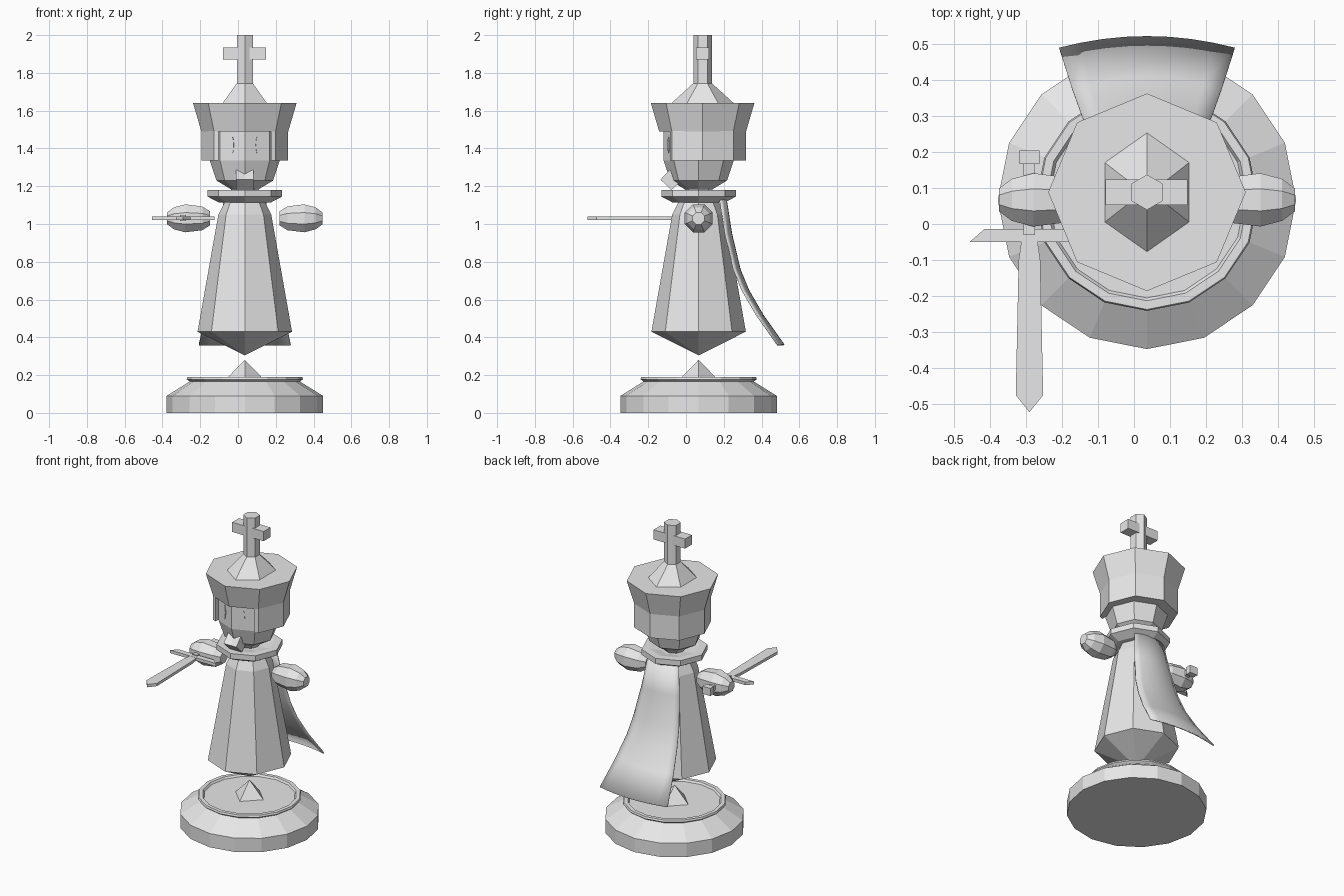
import bpy, bmesh, math
from mathutils import Vector

if "Cube" in bpy.data.objects:
    bpy.data.objects.remove(bpy.data.objects["Cube"])

CX, CY, HY = 0.036, 0.067, 0.088   # main axis, and the axis of the crown

grey = bpy.data.materials.new("stone_grey")
grey.diffuse_color = (0.8, 0.8, 0.8, 1)
grey.use_nodes = True
grey.node_tree.nodes["Principled BSDF"].inputs["Base Color"].default_value = grey.diffuse_color


def make(name, verts, faces):
    me = bpy.data.meshes.new(name)
    me.from_pydata([tuple(v) for v in verts], [], faces)
    bm = bmesh.new()
    bm.from_mesh(me)
    bmesh.ops.recalc_face_normals(bm, faces=bm.faces)
    bm.to_mesh(me)
    bm.free()
    me.materials.append(grey)
    ob = bpy.data.objects.new(name, me)
    bpy.context.collection.objects.link(ob)
    return ob


def loft(name, rings):
    """Skin matching rings of points and cap both ends."""
    n = len(rings[0])
    verts = [p for r in rings for p in r]
    faces = [(i * n + k, i * n + (k + 1) % n, (i + 1) * n + (k + 1) % n, (i + 1) * n + k)
             for i in range(len(rings) - 1) for k in range(n)]
    faces += [tuple(range(n))[::-1], tuple(range(len(verts) - n, len(verts)))]
    return make(name, verts, faces)


def lathe(name, profile, sides, cy=CY, sy=1.0):
    """Turn (radius, z) pairs around the vertical axis, first corner facing front."""
    rings = []
    for r, z in profile:
        a = [math.tau * k / sides - math.pi / 2 for k in range(sides)]
        rings.append([(CX + r * math.cos(t), cy + r * sy * math.sin(t), z) for t in a])
    return loft(name, rings)


def prism(name, outline, z0, z1):
    return loft(name, [[(x, y, z) for x, y in outline] for z in (z0, z1)])


def box(name, x0, x1, y0, y1, z0, z1):
    return prism(name, [(x0, y0), (x1, y0), (x1, y1), (x0, y1)], z0, z1)


# Base with raised rim and small floor spike
lathe("base", [(0.414, 0), (0.414, 0.09), (0.292, 0.166), (0.308, 0.178), (0.304, 0.19),
               (0.28, 0.19), (0.272, 0.178)], 16)
lathe("floor_spike", [(0.1, 0.178), (0.001, 0.28)], 4)

# Robe and collar
lathe("robe", [(0.001, 0.305), (0.25, 0.43), (0.172, 0.87), (0.14, 1.05), (0.105, 1.12)], 8)
lathe("collar", [(0.14, 1.115), (0.197, 1.145), (0.197, 1.18), (0.15, 1.18), (0.08, 1.165)], 8)

# Head, hair and crown
lathe("head", [(0.06, 1.165), (0.075, 1.185), (0.15, 1.23), (0.185, 1.335), (0.185, 1.495)], 8)
half = [(0.138, -0.118), (0.138, -0.172), (0.163, -0.163), (0.23, 0), (0.163, 0.163)]
ring = half + [(0, 0.23)] + [(-x, y) for x, y in reversed(half)]
prism("hair", [(CX + x, HY + y) for x, y in ring], 1.335, 1.492)
lathe("crown", [(0.23, 1.49), (0.274, 1.64)], 8, HY)

# Crown cap, running up into the cross
lathe("cap_and_post", [(0.135, 1.64), (0.049, 1.745), (0.049, 2.0)], 6, HY, 1.0)
cap = bpy.data.objects["cap_and_post"]
for v in cap.data.vertices:
    if v.co.z < 1.7:
        v.co.y = HY + (v.co.y - HY) * 1.22
box("cross_arms", CX - 0.115, CX + 0.112, HY - 0.035, HY + 0.035, 1.872, 1.935)

# Eyes: thin upright ovals lying on the two front faces of the head
for s, side in ((-1, "left"), (1, "right")):
    out = Vector((s * math.sin(math.pi / 8), -math.cos(math.pi / 8), 0))
    along = Vector((math.cos(math.pi / 8), s * math.sin(math.pi / 8), 0))
    mid = Vector((CX, CY, 1.418)) + out * 0.1709
    mid += along * ((s * 0.066 - out.x * 0.1709) / along.x)
    oval = [mid + along * 0.009 * math.cos(k * math.tau / 10)
            + Vector((0, 0, 0.045 * math.sin(k * math.tau / 10))) for k in range(10)]
    loft("eye_" + side, [[p - out * 0.002 for p in oval], [p + out * 0.004 for p in oval]])

# Beard: tilted block notched in the middle
beard = []
for x, top in ((-0.046, 1.287), (0, 1.27), (0.046, 1.287)):
    beard.append([(CX + x, -0.135, 1.235), (CX + x, -0.087, top),
                  (CX + x, -0.035, 1.22), (CX + x, -0.077, 1.18)])
loft("beard", beard)

# Floating hands, turned around the sideways axis
hand = [(0.184, 0.04), (0.225, 0.068), (0.315, 0.08), (0.375, 0.063), (0.411, 0.034)]
for s, side in ((-1, "left"), (1, "right")):
    loft("hand_" + side, [[(CX + s * x, CY + r * math.cos((k + 0.5) * math.pi / 4),
                            1.03 + r * math.sin((k + 0.5) * math.pi / 4))
                           for k in range(8)] for x, r in hand])

# Sword lying flat in the left hand
SX = -0.29
prism("sword_blade", [(SX - 0.02, -0.03), (SX - 0.03, -0.1), (SX - 0.038, -0.475), (SX, -0.522),
                      (SX + 0.038, -0.475), (SX + 0.03, -0.1), (SX + 0.02, -0.03)], 1.022, 1.04)
prism("sword_guard", [(SX - 0.166, -0.05), (SX + 0.166, -0.05), (SX + 0.125, -0.014),
                      (SX - 0.125, -0.014)], 1.021, 1.041)
box("sword_grip", SX - 0.016, SX + 0.016, -0.03, 0.17, 1.015, 1.047)
box("sword_pommel", SX - 0.028, SX + 0.028, 0.167, 0.204, 1.006, 1.056)

# Cape: curved sheet flaring backwards
rows = [(1.13, 0.212, 0.11), (0.95, 0.24, 0.135), (0.76, 0.285, 0.163),
        (0.65, 0.33, 0.18), (0.52, 0.405, 0.207), (0.36, 0.518, 0.243)]
cols = 8
verts, faces = [], []
for z, y, w in rows:
    for c in range(cols + 1):
        t = 2 * c / cols - 1
        verts.append((CX + w * t, y - 0.032 * t * t, z))
for i in range(len(rows) - 1):
    for c in range(cols):
        a = i * (cols + 1) + c
        faces.append((a, a + 1, a + cols + 2, a + cols + 1))
cape = make("cape", verts, faces)
thick = cape.modifiers.new("thickness", 'SOLIDIFY')
thick.thickness = 0.008
thick.offset = 0
for p in cape.data.polygons:
    p.use_smooth = True
